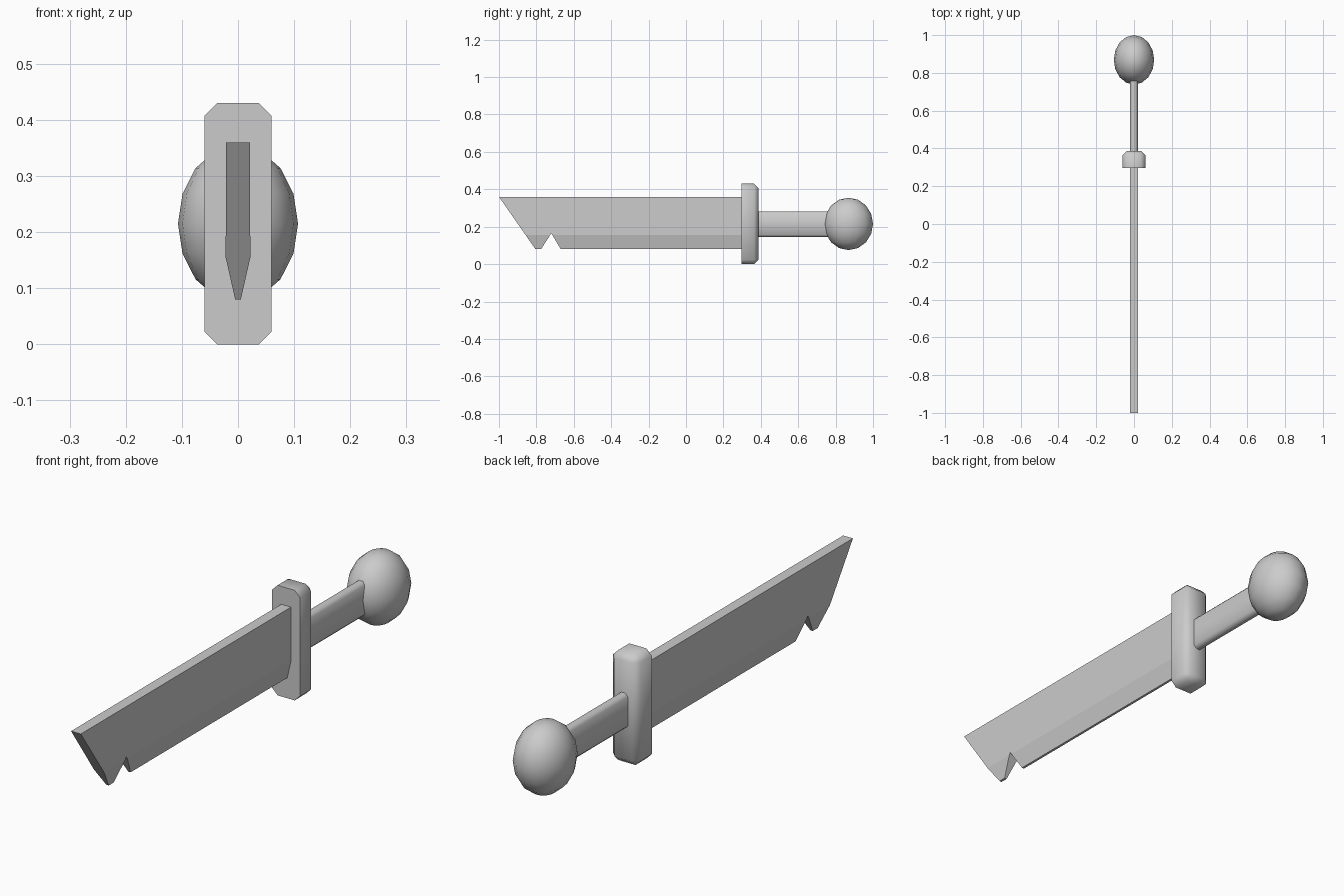
import bpy, bmesh
from mathutils import Vector

if "Cube" in bpy.data.objects:
    bpy.data.objects.remove(bpy.data.objects["Cube"])


def prism(name, points, offset):
    """Extrude a closed outline by the given offset."""
    bm = bmesh.new()
    face = bm.faces.new([bm.verts.new(p) for p in points])
    moved = bmesh.ops.extrude_face_region(bm, geom=[face])["geom"]
    verts = [v for v in moved if isinstance(v, bmesh.types.BMVert)]
    bmesh.ops.translate(bm, verts=verts, vec=Vector(offset))
    bmesh.ops.recalc_face_normals(bm, faces=bm.faces)
    return finish(name, bm)


def finish(name, bm):
    mesh = bpy.data.meshes.new(name)
    bm.to_mesh(mesh)
    bm.free()
    obj = bpy.data.objects.new(name, mesh)
    bpy.context.collection.objects.link(obj)
    return obj


def box(name, lo, hi, bevel, keep):
    """Box whose edges passing the keep test are chamfered."""
    lo, hi = Vector(lo), Vector(hi)
    bm = bmesh.new()
    bmesh.ops.create_cube(bm, size=1)
    for v in bm.verts:
        v.co = (lo + hi) / 2 + v.co * (hi - lo)
    edges = [e for e in bm.edges if keep(*(v.co.y > (lo.y + hi.y) / 2 for v in e.verts))]
    bmesh.ops.bevel(bm, geom=edges, offset=bevel, segments=1, affect='EDGES')
    return finish(name, bm)


def smooth(obj, angle):
    bpy.ops.object.select_all(action='DESELECT')
    obj.select_set(True)
    bpy.context.view_layer.objects.active = obj
    bpy.ops.object.shade_smooth_by_angle(angle=angle)


# Blade: notched side outline trimmed to the wedge-shaped cross-section
side = [(-1, .36), (-.805, .08), (-.775, .08), (-.72, .165), (-.67, .08), (.32, .08), (.32, .36)]
blade = prism("blade", [(-.1, y, z) for y, z in side], (.2, 0, 0))
half = [(.005, .06), (.005, .08), (.022, .155), (.021, .38)]
section = half + [(-x, z) for x, z in reversed(half)]
wedge = prism("blade_section", [(x, -1.1, z) for x, z in section], (0, 1.42, 0))
cut = blade.modifiers.new("wedge", 'BOOLEAN')
cut.operation, cut.solver, cut.object = 'INTERSECT', 'EXACT', wedge
bpy.context.view_layer.objects.active = blade
bpy.ops.object.modifier_apply(modifier="wedge")
bpy.data.objects.remove(wedge)

# Guard: chamfered everywhere except around the flat front face
guard = box("guard", (-.06, .297, 0), (.06, .387, .43), .023, lambda a, b: a or b)
smooth(guard, 1.0)

# Handle: flat bar with its long edges chamfered
handle = box("handle", (-.02, .37, .145), (.02, .80, .282), .012, lambda a, b: a != b)
smooth(handle, 1.0)

# Pommel: flattened ball
bm = bmesh.new()
bmesh.ops.create_uvsphere(bm, u_segments=16, v_segments=8, radius=1)
bmesh.ops.scale(bm, verts=bm.verts, vec=(.107, .131, .14))
bmesh.ops.translate(bm, verts=bm.verts, vec=(0, .869, .215))
smooth(finish("pommel", bm), 1.0)
